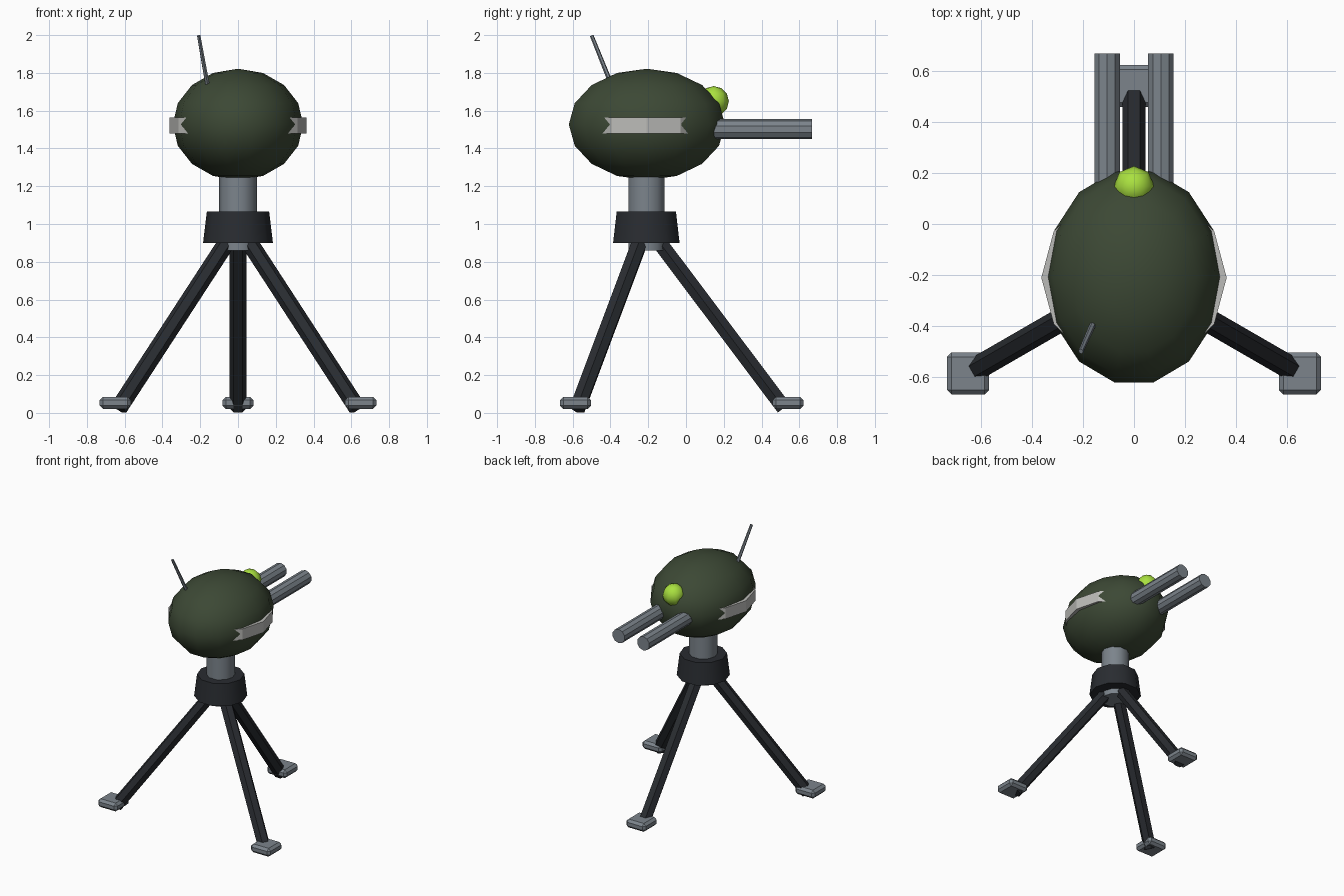
import bpy, bmesh, math
from mathutils import Vector, Matrix

if "Cube" in bpy.data.objects:
    bpy.data.objects.remove(bpy.data.objects["Cube"])

CY = -0.21  # pivot axis of the turret


def material(name, rgb):
    m = bpy.data.materials.new(name)
    m.diffuse_color = (*rgb, 1)
    m.use_nodes = True
    m.node_tree.nodes["Principled BSDF"].inputs["Base Color"].default_value = m.diffuse_color
    return m


GREEN = material("olive_green", (0.045, 0.065, 0.035))
DARK = material("dark_metal", (0.022, 0.025, 0.03))
LIME = material("lime", (0.4, 0.75, 0.05))
PALE = material("pale_grey", (0.5, 0.5, 0.48))
STEEL = material("steel", (0.2, 0.23, 0.26))


def finish(name, bm, mat, smooth=None):
    bmesh.ops.recalc_face_normals(bm, faces=bm.faces)
    me = bpy.data.meshes.new(name)
    bm.to_mesh(me)
    bm.free()
    ob = bpy.data.objects.new(name, me)
    bpy.context.collection.objects.link(ob)
    me.materials.append(mat)
    if smooth:
        bpy.ops.object.select_all(action='DESELECT')
        bpy.context.view_layer.objects.active = ob
        ob.select_set(True)
        bpy.ops.object.shade_smooth_by_angle(angle=math.radians(smooth))
    return ob


def lathe(name, profile, sides, mat, matrix, smooth=None, phase=0.0):
    """Revolve (radius, height) points about z, then transform."""
    bm = bmesh.new()
    rings = []
    for r, z in profile:
        if r < 1e-6:
            rings.append([bm.verts.new((0, 0, z))] * sides)
        else:
            rings.append([bm.verts.new((r * math.cos(phase + math.tau * i / sides),
                                        r * math.sin(phase + math.tau * i / sides), z))
                          for i in range(sides)])
    for a, b in zip(rings, rings[1:]):
        for i in range(sides):
            j = (i + 1) % sides
            bm.faces.new(list(dict.fromkeys((a[i], a[j], b[j], b[i]))))
    for ring in (rings[0], rings[-1]):
        if ring[0] is not ring[1]:
            bm.faces.new(ring)
    bm.transform(matrix)
    return finish(name, bm, mat, smooth)


def ball(name, centre, radii, sides, rings, mat):
    prof = [(abs(math.sin(math.pi * k / rings)), -math.cos(math.pi * k / rings))
            for k in range(rings + 1)]
    return lathe(name, prof, sides, mat,
                 Matrix.Translation(centre) @ Matrix.Diagonal((*radii, 1)), 80)


def rod(name, start, end, r0, r1, sides, mat, phase=0.0):
    """Tapered rod whose local x axis stays horizontal."""
    a, b = Vector(start), Vector(end)
    d = (b - a).normalized()
    x = d.cross(Vector((0, 0, 1))).normalized()
    m = Matrix((x, d.cross(x), d)).transposed().to_4x4()
    return lathe(name, [(r0, 0), (r1, (b - a).length)], sides, mat,
                 Matrix.Translation(a) @ m, None, phase)


axis = Matrix.Translation((0, CY, 0))

# Egg-shaped body with the pale band showing on both flanks
ball("body", (0, CY + 0.003, 1.527), (0.345, 0.424, 0.295), 14, 8, GREEN)
lathe("side_band", [(0.363, 1.48), (0.363, 1.565)], 12, PALE, axis)

# Neck and collar
lathe("neck", [(0.1, 0.86), (0.1, 1.28)], 10, STEEL, axis, 40)
lathe("collar", [(0.185, 0.9), (0.165, 1.065)], 10, DARK, axis, 40)

# Tripod legs with chamfered feet
for name, deg in (("back", 90), ("left", 210), ("right", 330)):
    u = Vector((math.cos(math.radians(deg)), math.sin(math.radians(deg)), 0))
    c = Vector((0, CY, 0))
    rod(name + "_leg", c + u * 0.06 + Vector((0, 0, 0.915)),
        c + u * 0.728 + Vector((0, 0, 0.026)), 0.046, 0.046, 6, DARK)
    bm = bmesh.new()
    bmesh.ops.create_cube(bm, size=1)
    bm.transform(Matrix.Translation(c + u * 0.75 + Vector((0, 0, 0.053)))
                 @ Matrix.Diagonal((0.165, 0.165, 0.064, 1)))
    bmesh.ops.bevel(bm, geom=bm.edges[:], offset=0.018, segments=1, affect='EDGES')
    finish(name + "_foot", bm, STEEL)

# Twin barrels
for name, s in (("left", -1), ("right", 1)):
    rod(name + "_barrel", (s * 0.105, 0.0, 1.502), (s * 0.105, 0.668, 1.502),
        0.053, 0.053, 10, STEEL, math.pi / 10)

# Sensor lamp and antenna
ball("lamp", (0, 0.147, 1.65), (0.08, 0.08, 0.08), 8, 6, LIME)
rod("antenna", (-0.155, -0.38, 1.7), (-0.208, -0.499, 1.997), 0.013, 0.01, 6, STEEL)
